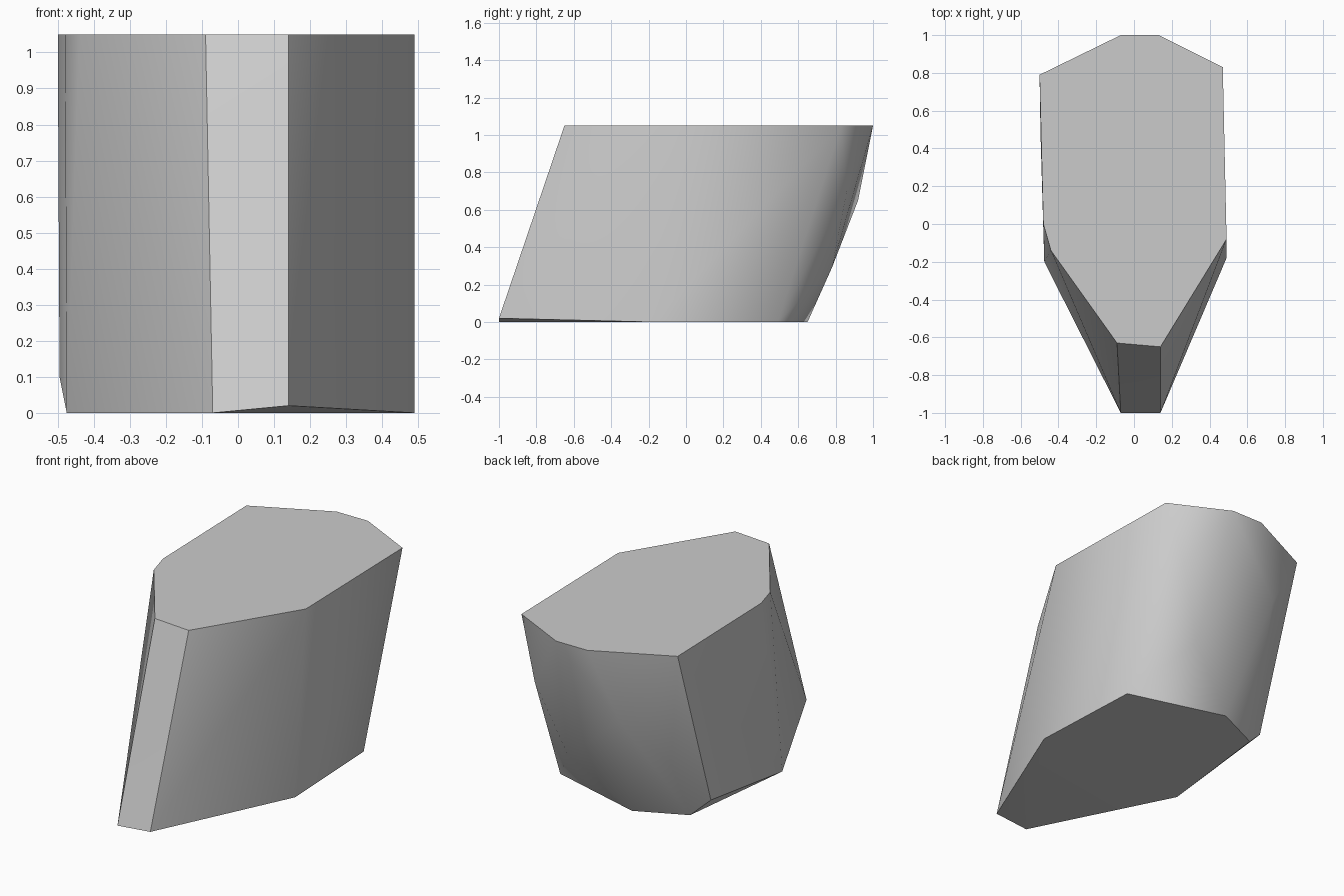
import bpy
import bmesh
import math

cube = bpy.data.objects.get("Cube")
if cube:
    bpy.data.objects.remove(cube, do_unlink=True)

HEIGHT = 1.05

# Outline of the flat top
top_outline = [(-0.07, 1), (0.13, 1), (0.47, 0.83), (0.49, -0.08), (0.14, -0.65),
               (-0.09, -0.63), (-0.44, -0.14), (-0.48, 0), (-0.5, 0.79)]

# Outline of the flat underside
base_outline = [(-0.11, 0.65), (0.46, 0.49), (0.49, -0.18),
                (-0.07, -1), (-0.475, -0.2), (-0.39, 0.52)]

# Raised front toe, chipped right corner and the bulge of the back
side_points = [(0.14, -1, 0.02), (-0.495, 0.48, 0.1),
               (0.21, 0.78, 0.29), (-0.38, 0.68, 0.35),
               (-0.22, 0.92, 0.65), (0.365, 0.86, 0.7)]


def make_material(name, colour):
    material = bpy.data.materials.new(name)
    material.use_nodes = True
    material.diffuse_color = colour
    material.node_tree.nodes["Principled BSDF"].inputs["Base Color"].default_value = colour
    return material


def hull_object(name, points, material):
    """Wrap the points in a convex skin and merge the coplanar faces."""
    bm = bmesh.new()
    for point in points:
        bm.verts.new(point)
    hull = bmesh.ops.convex_hull(bm, input=bm.verts)
    unused = {g for g in hull["geom_interior"] + hull["geom_unused"]
              if isinstance(g, bmesh.types.BMVert)}
    bmesh.ops.delete(bm, geom=list(unused), context="VERTS")
    bmesh.ops.dissolve_limit(bm, angle_limit=math.radians(0.5),
                             verts=bm.verts, edges=bm.edges)
    bmesh.ops.recalc_face_normals(bm, faces=bm.faces)
    mesh = bpy.data.meshes.new(name)
    bm.to_mesh(mesh)
    bm.free()
    mesh.materials.append(material)
    obj = bpy.data.objects.new(name, mesh)
    bpy.context.collection.objects.link(obj)
    return obj


# Slanted block of stone
stone_grey = make_material("stone grey", (0.6, 0.6, 0.6, 1))
points = ([(x, y, HEIGHT) for x, y in top_outline]
          + [(x, y, 0) for x, y in base_outline] + side_points)
rock = hull_object("rock", points, stone_grey)

# Soft shading over the shallow bends, crisp rims and corners
bpy.ops.object.select_all(action="DESELECT")
rock.select_set(True)
bpy.context.view_layer.objects.active = rock
bpy.ops.object.shade_smooth_by_angle(angle=math.radians(40))
